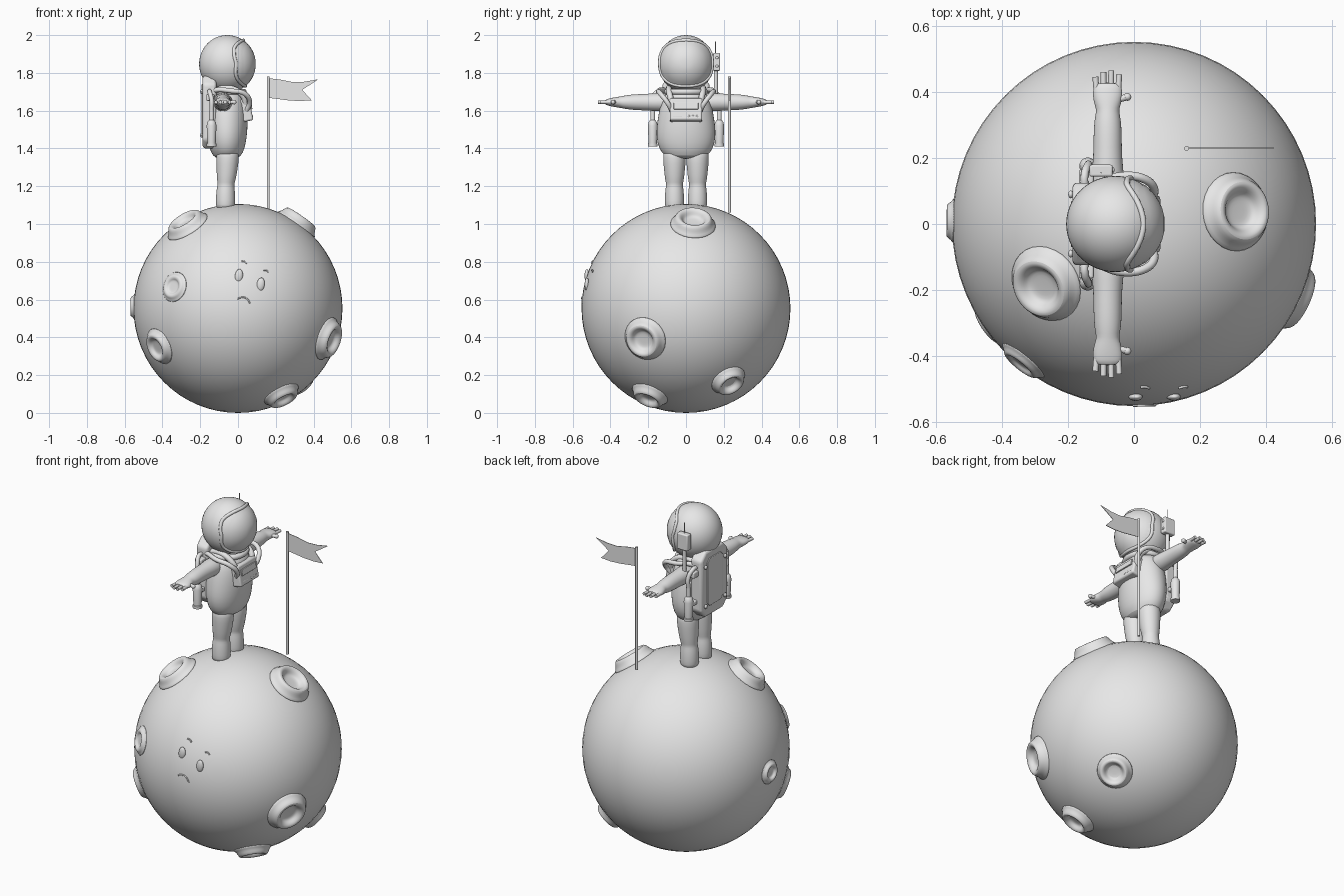
import bpy, bmesh, math
from mathutils import Vector, Matrix

old = bpy.data.objects.get("Cube")
if old:
    bpy.data.objects.remove(old)

grey = bpy.data.materials.new("plain grey")
grey.use_nodes = True
grey.diffuse_color = (0.8, 0.8, 0.8, 1)
grey.node_tree.nodes["Principled BSDF"].inputs["Base Color"].default_value = (0.8, 0.8, 0.8, 1)


def finish(name, bm, subsurf=0, bevel=0):
    bmesh.ops.recalc_face_normals(bm, faces=bm.faces[:])
    mesh = bpy.data.meshes.new(name)
    bm.to_mesh(mesh)
    bm.free()
    ob = bpy.data.objects.new(name, mesh)
    bpy.context.collection.objects.link(ob)
    mesh.materials.append(grey)
    if bevel:
        mod = ob.modifiers.new("bevel", "BEVEL")
        mod.width, mod.segments = bevel, 3
    if subsurf:
        mod = ob.modifiers.new("subsurf", "SUBSURF")
        mod.levels = mod.render_levels = subsurf
    bpy.ops.object.select_all(action="DESELECT")
    ob.select_set(True)
    bpy.context.view_layer.objects.active = ob
    bpy.ops.object.shade_smooth_by_angle(angle=math.radians(40))
    return ob


def ball(name, loc, scale, rot=None, segs=32):
    bm = bmesh.new()
    m = Matrix.Translation(loc) @ (rot or Matrix()) @ Matrix.Diagonal((*scale, 1))
    bmesh.ops.create_uvsphere(bm, u_segments=segs, v_segments=segs // 2, radius=1, matrix=m)
    return finish(name, bm)


def box(name, loc, size, bevel=0.006, rot=None):
    bm = bmesh.new()
    m = Matrix.Translation(loc) @ (rot or Matrix()) @ Matrix.Diagonal((*size, 1))
    bmesh.ops.create_cube(bm, size=1, matrix=m)
    return finish(name, bm, bevel=bevel)


def loft(name, rings, segs=16, subsurf=1):
    """Skin rings given as (centre, half axis, half axis)."""
    bm = bmesh.new()
    loops = []
    for c, a, b in rings:
        angles = [2 * math.pi * i / segs for i in range(segs)]
        loops.append([bm.verts.new(Vector(c) + Vector(a) * math.cos(t) + Vector(b) * math.sin(t))
                      for t in angles])
    for lo, hi in zip(loops, loops[1:]):
        for i in range(segs):
            j = (i + 1) % segs
            bm.faces.new((lo[i], lo[j], hi[j], hi[i]))
    bm.faces.new(loops[0])
    bm.faces.new(loops[-1])
    return finish(name, bm, subsurf)


def column(name, x, y, profile):
    """Round upright part from (height, radius) pairs."""
    return loft(name, [((x, y, z), (r, 0, 0), (0, r, 0)) for z, r in profile], 20, 0)


def tube(name, points, radius, closed=False):
    cu = bpy.data.curves.new(name, "CURVE")
    cu.dimensions, cu.bevel_depth, cu.bevel_resolution = "3D", radius, 3
    cu.use_fill_caps = True
    sp = cu.splines.new("BEZIER")
    sp.bezier_points.add(len(points) - 1)
    for bp, p in zip(sp.bezier_points, points):
        bp.co = p
        bp.handle_left_type = bp.handle_right_type = "AUTO"
    sp.use_cyclic_u, sp.resolution_u = closed, 6
    ob = bpy.data.objects.new(name, cu)
    bpy.context.collection.objects.link(ob)
    cu.materials.append(grey)
    bpy.ops.object.select_all(action="DESELECT")
    ob.select_set(True)
    bpy.context.view_layer.objects.active = ob
    bpy.ops.object.convert(target="MESH")
    bpy.ops.object.shade_smooth_by_angle(angle=math.radians(50))


# Planet
R = 0.553
C = Vector((0, 0, R))
ball("planet", C, (R, R, R), segs=64)

# Craters: raised rims lathed around their outward direction
RIM = [(1.5, -0.006), (1.32, 0.004), (1.15, 0.016), (1.03, 0.036), (0.92, 0.045), (0.8, 0.044),
       (0.68, 0.034), (0.6, 0.016), (0.5, 0.006), (0.2, 0.003)]


def crater(name, direction, radius, height):
    d = Vector(direction).normalized()
    a = d.orthogonal().normalized()
    b = d.cross(a)
    rings = []
    for r, h in RIM:
        t = r * radius / R
        out = R + h * height
        s = out * math.sin(t)
        rings.append((C + d * out * math.cos(t), a * s, b * s))
    loft(name, rings, 28, 1)


for i, (d, r, h) in enumerate([
        ((-0.28, -0.19, 0.455), 0.09, 0.9), ((0.33, 0.04, 0.475), 0.09, 1),
        ((-0.34, -0.42, 0.115), 0.06, 0.35), ((-0.425, -0.296, -0.205), 0.075, 0.6),
        ((0.5, -0.23, -0.17), 0.088, 0.9), ((0.24, -0.2, -0.475), 0.075, 0.8),
        ((0.33, 0.23, -0.39), 0.072, 0.85), ((-0.55, 0.01, 0.01), 0.05, 0.4)]):
    crater(f"crater_{i + 1}", d, r, h)


# Planet face, rolled to one side
def on_face(u, v, lift=0.0):
    x, z = 0.0625 + 0.93 * u + 0.37 * v, 0.703 - 0.37 * u + 0.93 * v - R
    n = Vector((x, -math.sqrt(R * R - x * x - z * z), z)).normalized()
    return C + n * (R + lift)


for side, s in (("right", -1), ("left", 1)):
    ball(f"planet_{side}_eye", on_face(s * 0.062, 0), (0.021, 0.012, 0.036),
         Matrix.Rotation(math.radians(8), 4, "Y"), 20)
    tube(f"planet_{side}_brow", [on_face(s * 0.062 + k * 0.014, 0.08 - 0.005 * k * k, 0.002)
                                 for k in (-1, 0, 1)], 0.004)
tube("planet_mouth", [on_face(0.012 + k * 0.018, -0.096 - 0.005 * k * k, 0.001)
                      for k in (-2, -1, 0, 1, 2)], 0.004)

# Flag
column("flag_pole", 0.16, 0.23, [(1.06, 0.0075), (1.78, 0.0075)])
bm = bmesh.new()
outline = [(0.16, 1.772), (0.22, 1.765), (0.29, 1.751), (0.35, 1.753), (0.425, 1.766), (0.34, 1.71),
           (0.39, 1.655), (0.33, 1.651), (0.27, 1.654), (0.21, 1.662), (0.16, 1.668)]
face = bm.faces.new([bm.verts.new((x, 0.229, z)) for x, z in outline])
ext = bmesh.ops.extrude_face_region(bm, geom=[face])
bmesh.ops.translate(bm, verts=[v for v in ext["geom"] if isinstance(v, bmesh.types.BMVert)],
                    vec=(0, 0.003, 0))
finish("flag", bm)

# Helmet, visor and visor frame
H = Vector((-0.057, 0, 1.847))
HR = Vector((0.149, 0.146, 0.153))
ball("helmet", H, HR, segs=48)


def on_helmet(t, s, lift):
    c, n = math.cos(t), math.sin(t)
    y = math.copysign(abs(c) ** 0.8, c) * 0.95 * s
    z = math.copysign(abs(n) ** 0.8, n) * 0.79 * s + 0.03
    k = max(1, math.hypot(y, z) / 0.97)
    y, z = y / k, z / k
    d = Vector((math.sqrt(1 - y * y - z * z), y, z)) * lift
    return H + Vector((d.x * HR.x, d.y * HR.y, d.z * HR.z))


steps = [2 * math.pi * i / 32 for i in range(32)]
tube("visor_frame", [on_helmet(t, 1, 1.0) for t in steps], 0.009, True)
bm = bmesh.new()
loops = [[bm.verts.new(on_helmet(t, s / 6, 1.012)) for t in steps] for s in range(1, 7)]
for lo, hi in zip(loops, loops[1:]):
    for i in range(32):
        bm.faces.new((lo[i - 1], lo[i], hi[i], hi[i - 1]))
bm.faces.new(loops[0])
finish("visor", bm)
tube("neck_ring", [(-0.06 + 0.09 * math.cos(t), 0.1 * math.sin(t), 1.7) for t in steps[::2]], 0.016, True)

# Torso
loft("torso", [((-0.058, 0, z), (rx, 0, 0), (0, ry, 0)) for z, rx, ry in [
    (1.345, 0.045, 0.07), (1.357, 0.075, 0.115), (1.4, 0.095, 0.146), (1.46, 0.106, 0.16),
    (1.52, 0.111, 0.157), (1.6, 0.11, 0.145), (1.66, 0.1, 0.128), (1.71, 0.08, 0.1)]], 20)

# Limbs, hands, hoses and canisters on both sides
for side, s in (("right", -1), ("left", 1)):
    loft(f"{side}_leg", [((x, s * 0.061, z), (r, 0, 0), (0, r, 0)) for z, x, r in [
        (1.075, -0.066, 0.048), (1.1, -0.066, 0.052), (1.15, -0.066, 0.052), (1.19, -0.065, 0.048),
        (1.21, -0.064, 0.044), (1.23, -0.062, 0.05), (1.29, -0.058, 0.057), (1.35, -0.055, 0.062),
        (1.41, -0.055, 0.06)]])
    loft(f"{side}_arm", [((-0.08, s * y, 1.645), (rx, 0, 0), (0, 0, rz)) for y, rx, rz in [
        (0.07, 0.055, 0.05), (0.14, 0.052, 0.05), (0.2, 0.044, 0.045), (0.27, 0.044, 0.043),
        (0.32, 0.041, 0.037), (0.345, 0.034, 0.031), (0.36, 0.04, 0.029), (0.39, 0.047, 0.024),
        (0.415, 0.044, 0.018), (0.43, 0.034, 0.012)]])
    for k, tip in enumerate((0.447, 0.462, 0.466, 0.455)):
        x = -0.114 + 0.022 * k
        tube(f"{side}_finger_{k + 1}", [(x, s * 0.405, 1.645), (x * 1.1 + 0.008, s * tip, 1.645)], 0.009)
    tube(f"{side}_thumb", [(-0.06, s * 0.375, 1.645), (-0.02, s * 0.386, 1.645)], 0.01)
    ball(f"{side}_thumb_tip", (-0.02, s * 0.386, 1.645), (0.012,) * 3, segs=12)
    tube(f"{side}_hose", [(0.045, s * 0.075, 1.6), (0.062, s * 0.1, 1.645), (0.035, s * 0.135, 1.69),
                          (-0.04, s * 0.145, 1.705), (-0.11, s * 0.12, 1.71), (-0.15, s * 0.1, 1.7)], 0.013)
    tube(f"{side}_strap", [(0.04, s * 0.07, 1.63), (0.025, s * 0.085, 1.68), (-0.05, s * 0.09, 1.72),
                           (-0.14, s * 0.08, 1.7)], 0.016)
    column(f"{side}_canister", -0.14, s * 0.176, [
        (1.41, 0.026), (1.425, 0.026), (1.427, 0.022), (1.52, 0.026), (1.54, 0.022), (1.55, 0.013),
        (1.6, 0.013)])
    tube(f"{side}_canister_pipe", [(-0.14, s * 0.176, 1.59), (-0.14, s * 0.178, 1.66),
                                   (-0.15, s * 0.15, 1.7), (-0.15, s * 0.11, 1.7)], 0.012)
    box(f"{side}_pack_valve", (-0.145, s * 0.14, 1.67), (0.045, 0.05, 0.035))
    box(f"{side}_canister_clamp", (-0.145, s * 0.14, 1.5), (0.03, 0.06, 0.025))
    for z in (1.47, 1.7):
        ball(f"{side}_pack_bolt", (-0.192, s * 0.09, z), (0.008, 0.012, 0.012), segs=12)

# Backpack: tall plate with cut corners, plus a raised back panel
def pack_plate(name, half, low, high, cut, x0, x1, bevel):
    bm = bmesh.new()
    pts = [(half, low + cut), (half, high - cut), (half - cut, high), (cut - half, high),
           (-half, high - cut), (-half, low + cut), (cut - half, low), (half - cut, low)]
    f = bm.faces.new([bm.verts.new((x0, y, z)) for y, z in pts])
    ext = bmesh.ops.extrude_face_region(bm, geom=[f])
    bmesh.ops.translate(bm, verts=[v for v in ext["geom"] if isinstance(v, bmesh.types.BMVert)],
                        vec=(x1 - x0, 0, 0))
    finish(name, bm, bevel=bevel)


pack_plate("backpack", 0.125, 1.4, 1.785, 0.045, -0.187, -0.115, 0.014)
pack_plate("backpack_panel", 0.07, 1.46, 1.74, 0.02, -0.192, -0.18, 0.003)

# Chest control box with dials and slots
tilt = Matrix.Rotation(math.radians(-12), 4, "Y")
box("chest_box", (0.04, 0, 1.603), (0.06, 0.172, 0.12), 0.01, tilt)
for k in range(3):
    ball(f"chest_dial_{k + 1}", (0.074, 0.015 + 0.022 * k, 1.57), (0.006, 0.007, 0.007), segs=12)
box("chest_slot", (0.074, -0.045, 1.57), (0.008, 0.05, 0.01), 0.002, tilt)
box("chest_label_plate", (0.069, 0, 1.625), (0.008, 0.13, 0.035), 0.002, tilt)

# Radio with stalk and antenna
box("radio", (-0.1, 0.162, 1.858), (0.07, 0.036, 0.094))
column("radio_stalk", -0.1, 0.158, [(1.68, 0.011), (1.82, 0.011)])
column("antenna", -0.1, 0.156, [(1.9, 0.002), (1.965, 0.002)])
for z in (1.835, 1.88):
    ball("radio_knob", (-0.064, 0.164, z), (0.005, 0.008, 0.008), segs=12)
